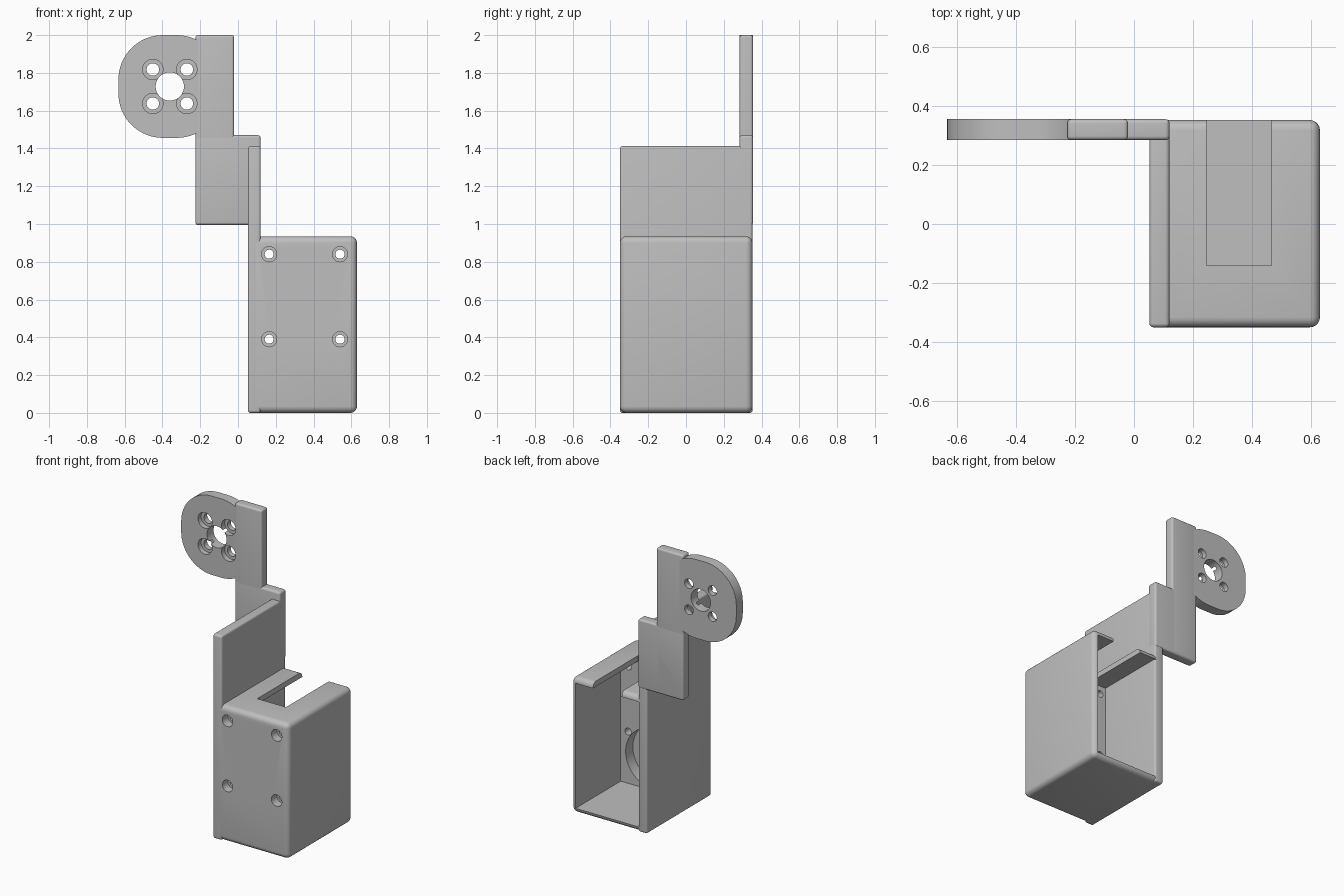
import bpy
import bmesh
from math import cos, sin, pi, radians
from mathutils import Matrix

cube = bpy.data.objects.get("Cube")
if cube:
    bpy.data.objects.remove(cube, do_unlink=True)

grey = bpy.data.materials.new("plain grey")
grey.use_nodes = True
grey.diffuse_color = (0.52, 0.52, 0.52, 1)
grey.node_tree.nodes["Principled BSDF"].inputs["Base Color"].default_value = grey.diffuse_color


def finish(name, bm):
    bmesh.ops.recalc_face_normals(bm, faces=bm.faces)
    mesh = bpy.data.meshes.new(name)
    bm.to_mesh(mesh)
    bm.free()
    mesh.materials.append(grey)
    obj = bpy.data.objects.new(name, mesh)
    bpy.context.collection.objects.link(obj)
    return obj


def box(name, x, y, z, bevel=0.0):
    """Box from three (low, high) ranges with rounded edges."""
    bm = bmesh.new()
    bmesh.ops.create_cube(bm, size=1)
    for v in bm.verts:
        v.co = [r[0] + (c + 0.5) * (r[1] - r[0]) for c, r in zip(v.co, (x, y, z))]
    if bevel:
        bmesh.ops.bevel(bm, geom=bm.edges[:], offset=bevel, segments=5,
                        profile=0.5, affect='EDGES', clamp_overlap=True)
    return finish(name, bm)


def rod(x, z, radius, y0, y1):
    """Cylinder along y, used for drilling."""
    bm = bmesh.new()
    place = Matrix.Translation((x, (y0 + y1) / 2, z)) @ Matrix.Rotation(pi / 2, 4, 'X')
    bmesh.ops.create_cone(bm, cap_ends=True, segments=40, radius1=radius,
                          radius2=radius, depth=y1 - y0, matrix=place)
    return finish("cutter", bm)


def activate(obj):
    bpy.ops.object.select_all(action='DESELECT')
    obj.select_set(True)
    bpy.context.view_layer.objects.active = obj


def combine(target, tool, operation='DIFFERENCE'):
    tool.hide_render = True
    activate(target)
    mod = target.modifiers.new("cut", 'BOOLEAN')
    mod.operation = operation
    mod.solver = 'EXACT'
    mod.object = tool
    bpy.ops.object.modifier_apply(modifier=mod.name)
    bpy.data.objects.remove(tool, do_unlink=True)


def drill(target, x, z, wide, narrow, y0, depth, y1):
    """Counterbored hole entering from the front."""
    combine(target, rod(x, z, wide, y0 - 0.1, y0 + depth))
    combine(target, rod(x, z, narrow, y0 - 0.1, y1 + 0.1))


FRONT, BACK = -0.35, 0.352
PLATE = (0.284, 0.355)
INNER = -0.14

# Housing: open at the back, with a thick front and a slotted top
housing = box("housing", (0.06, 0.63), (FRONT, BACK), (0, 0.935), 0.035)
combine(housing, box("cutter", (0, 0.597), (INNER, 0.5), (0.033, 0.897)))
combine(housing, box("cutter", (0.245, 0.465), (INNER, 0.5), (0.8, 1.1)))
for hx in (0.165, 0.54):
    for hz in (0.39, 0.84):
        drill(housing, hx, hz, 0.04, 0.024, FRONT, 0.06, INNER)

# Round pocket inside the thick front
combine(housing, rod(0.355, 0.25, 0.205, INNER - 0.08, INNER + 0.1))

# Tall side wall
side_wall = box("side_wall", (0.052, 0.12), (FRONT, BACK), (0, 1.412), 0.014)

# Stepped bracket on the back
lower_bracket = box("lower_bracket", (-0.226, 0.12), PLATE, (0.995, 1.47), 0.014)
upper_bracket = box("upper_bracket", (-0.226, -0.02), PLATE, (1.0, 2.0), 0.014)

# Mounting disc: rounded square outline, cut where it meets the bracket
CX, CZ, FLAT, ROUND = -0.361, 1.728, 0.037, 0.235
bm = bmesh.new()
outline = []
for quarter in range(4):
    mid = pi / 4 + quarter * pi / 2
    ox = CX + FLAT * (1 if cos(mid) > 0 else -1)
    oz = CZ + FLAT * (1 if sin(mid) > 0 else -1)
    for i in range(17):
        a = quarter * pi / 2 + i * pi / 32
        outline.append(bm.verts.new((ox + ROUND * cos(a), PLATE[0], oz + ROUND * sin(a))))
face = bm.faces.new(outline)
grown = bmesh.ops.extrude_face_region(bm, geom=[face])["geom"]
bmesh.ops.translate(bm, vec=(0, PLATE[1] - PLATE[0], 0),
                    verts=[v for v in grown if isinstance(v, bmesh.types.BMVert)])
disc = finish("mounting_disc", bm)
combine(disc, box("cutter", (-0.2, 0.2), (0, 0.6), (1.2, 2.2)))
# Trim the bracket so that the holes near it stay open
combine(upper_bracket, rod(CX + 0.09, CZ + 0.09, 0.055, 0.1, 0.5))
combine(upper_bracket, rod(CX + 0.09, CZ - 0.09, 0.055, 0.1, 0.5))
combine(disc, rod(CX, CZ, 0.075, 0.1, 0.5))
for sx in (-0.09, 0.09):
    for sz in (-0.09, 0.09):
        drill(disc, CX + sx, CZ + sz, 0.054, 0.033, PLATE[0], 0.035, PLATE[1])

for part in (housing, side_wall, lower_bracket, upper_bracket, disc):
    activate(part)
    bpy.ops.object.shade_smooth_by_angle(angle=radians(30))
